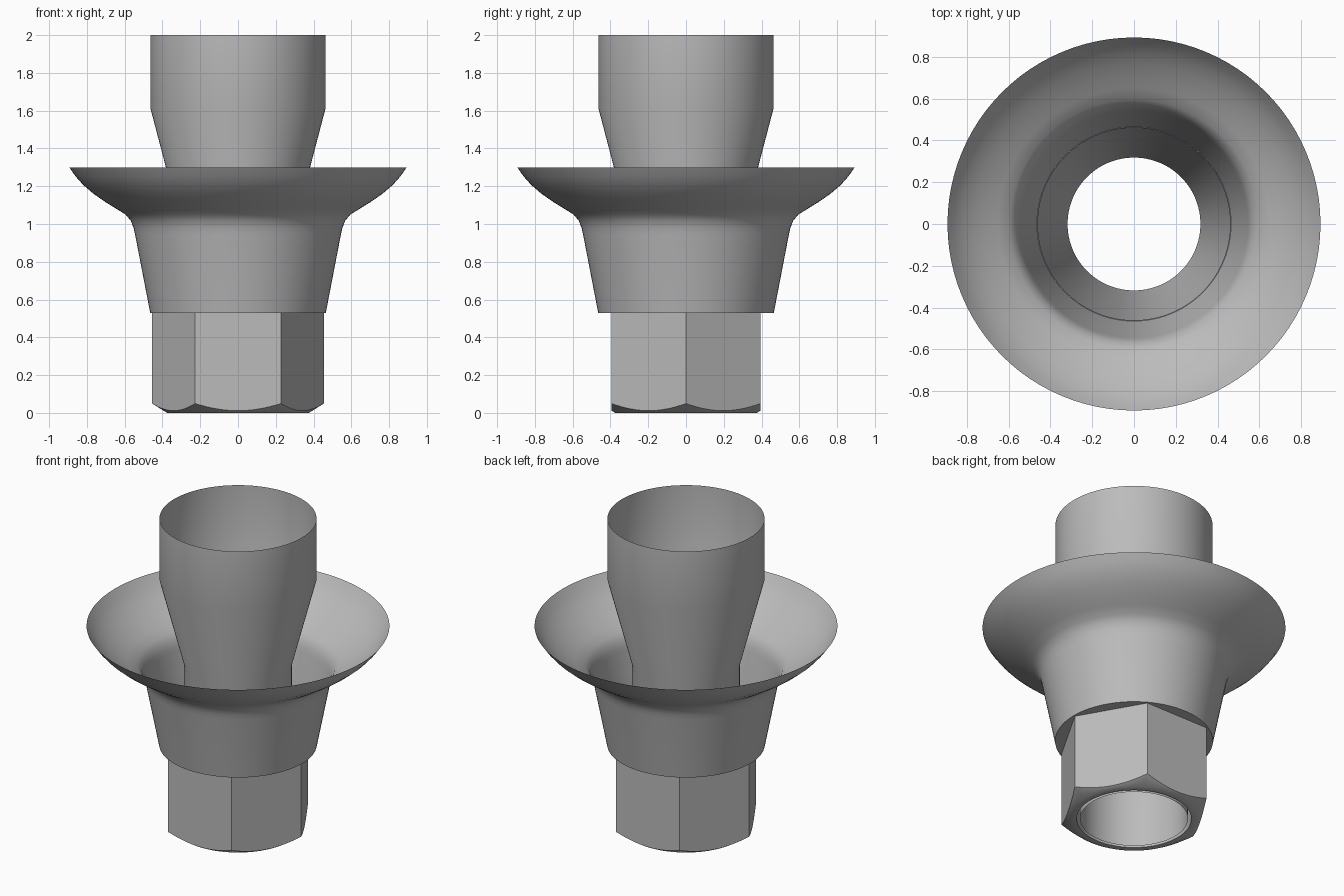
import bpy
import bmesh
from math import cos, sin, pi, radians

SEGMENTS = 96
BORE = 0.338
SEAT = 0.53

cube = bpy.data.objects.get("Cube")
if cube:
    bpy.data.objects.remove(cube, do_unlink=True)

steel = bpy.data.materials.new("grey steel")
steel.use_nodes = True
steel.diffuse_color = (0.5, 0.5, 0.5, 1)
steel.node_tree.nodes["Principled BSDF"].inputs["Base Color"].default_value = (0.5, 0.5, 0.5, 1)


def loft(name, rings):
    """Join rings; each ring maps an angle to (radius, height)."""
    bm = bmesh.new()
    angles = [2 * pi * i / SEGMENTS for i in range(SEGMENTS)]
    rows = []
    for ring in rings:
        row = []
        for a in angles:
            r, z = ring(a)
            row.append(bm.verts.new((r * cos(a), r * sin(a), z)))
        rows.append(row)
    for low, high in zip(rows, rows[1:]):
        for i in range(SEGMENTS):
            j = (i + 1) % SEGMENTS
            bm.faces.new((low[i], low[j], high[j], high[i]))
    mesh = bpy.data.meshes.new(name)
    bm.to_mesh(mesh)
    bm.free()
    mesh.materials.append(steel)
    obj = bpy.data.objects.new(name, mesh)
    bpy.context.collection.objects.link(obj)
    bpy.ops.object.select_all(action='DESELECT')
    obj.select_set(True)
    bpy.context.view_layer.objects.active = obj
    bpy.ops.object.shade_smooth_by_angle(angle=radians(35))
    return obj


def circle(r, z):
    return lambda a: (r, z)


def hex_radius(a):
    # Corners lie on the x axis
    return 0.394 / cos(a % (pi / 3) - pi / 6)


# Thin inner tube, widening upward
loft("inner_tube", [circle(r, z) for r, z in [
    (0.318, 0), (0.318, 1.057), (0.463, 1.61), (0.463, 2)]])

# Flared cup with its flat floor
loft("flared_cup", [circle(r, z) for r, z in [
    (BORE, SEAT), (0.465, SEAT), (0.545, 0.945), (0.553, 0.98), (0.568, 1.018),
    (0.595, 1.05), (0.65, 1.084), (0.70, 1.115), (0.765, 1.16),
    (0.82, 1.207), (0.86, 1.252), (0.893, 1.3)]])

# Hexagonal nut: bore, flat end, conical chamfer and six sides
loft("hex_nut", [
    circle(BORE, SEAT), circle(BORE, 0), circle(0.375, 0),
    lambda a: (hex_radius(a), (hex_radius(a) - 0.375) * 0.62),
    lambda a: (hex_radius(a), SEAT)])
